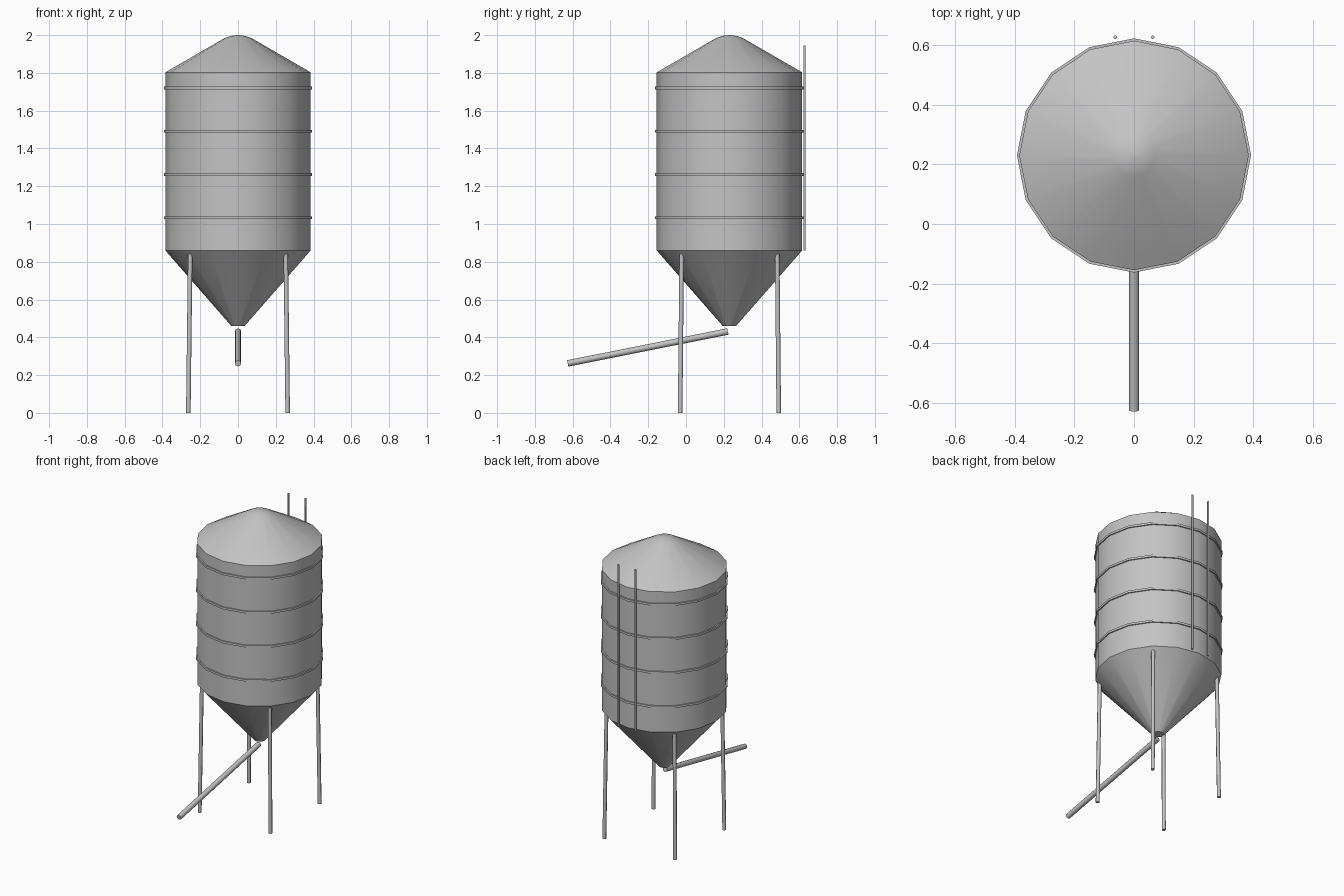
import bpy, bmesh, math
from mathutils import Vector

if "Cube" in bpy.data.objects:
    bpy.data.objects.remove(bpy.data.objects["Cube"], do_unlink=True)

CY = 0.23      # tank axis
R = 0.385      # tank radius
SIDES = 16


def material(name, value):
    m = bpy.data.materials.new(name)
    m.use_nodes = True
    col = (value, value, value, 1)
    m.diffuse_color = col
    m.node_tree.nodes["Principled BSDF"].inputs["Base Color"].default_value = col
    return m


steel = material("galvanised steel", 0.55)


def finish(name, bm, angle=35):
    bmesh.ops.recalc_face_normals(bm, faces=bm.faces)
    me = bpy.data.meshes.new(name)
    bm.to_mesh(me)
    bm.free()
    ob = bpy.data.objects.new(name, me)
    bpy.context.collection.objects.link(ob)
    me.materials.append(steel)
    bpy.ops.object.select_all(action='DESELECT')
    ob.select_set(True)
    bpy.context.view_layer.objects.active = ob
    bpy.ops.object.shade_smooth_by_angle(angle=math.radians(angle))
    return ob


def lathe(name, profile, closed=False):
    """Revolve (radius, z) points about the tank axis."""
    bm = bmesh.new()
    rings = []
    for r, z in profile:
        rings.append([bm.verts.new((r * math.cos(a), CY + r * math.sin(a), z))
                      for a in (2 * math.pi * i / SIDES for i in range(SIDES))])
    pairs = list(zip(rings, rings[1:]))
    if closed:
        pairs.append((rings[-1], rings[0]))
    for lo, hi in pairs:
        for i in range(SIDES):
            j = (i + 1) % SIDES
            bm.faces.new((lo[i], lo[j], hi[j], hi[i]))
    if not closed:
        bm.faces.new(rings[0])
        bm.faces.new(rings[-1])
    return finish(name, bm)


def rod(name, start, end, radius, sides=8):
    """Straight pipe between two points."""
    a, b = Vector(start), Vector(end)
    bm = bmesh.new()
    bmesh.ops.create_cone(bm, cap_ends=True, segments=sides, radius1=radius,
                          radius2=radius, depth=(b - a).length)
    bm.transform(Vector((0, 0, 1)).rotation_difference(b - a).to_matrix().to_4x4())
    bmesh.ops.translate(bm, verts=bm.verts, vec=(a + b) / 2)
    return finish(name, bm, 50)


# Tank: wall, domed conical roof and discharge hopper
lathe("tank_wall", [(R, 0.86), (R, 1.803)])
lathe("roof", [(R, 1.803), (0.07, 1.985), (0.035, 1.996), (0.004, 2.0)])
lathe("hopper", [(0.035, 0.46), (R, 0.86)])

# Stiffening bands
for n in range(4):
    z = 1.033 + 0.229 * n
    lathe(f"band_{n + 1}", [(R - 0.005, z - 0.007), (R + 0.008, z - 0.007),
                            (R + 0.008, z + 0.007), (R - 0.005, z + 0.007)], closed=True)

# Splayed legs
for sx, side in ((1, "left"), (-1, "right")):
    for sy, end in ((-1, "front"), (1, "back")):
        rod(f"{end}_{side}_leg", (sx * 0.263, CY + sy * 0.261, 0),
            (sx * 0.253, CY + sy * 0.253, 0.84), 0.012)
    # Ladder rails behind the tank
    rod(f"{side}_ladder_rail", (sx * 0.063, 0.627, 0.86), (sx * 0.063, 0.627, 1.945), 0.006)

# Discharge auger tube
rod("auger_tube", (0, 0.222, 0.431), (0, -0.626, 0.262), 0.017)
